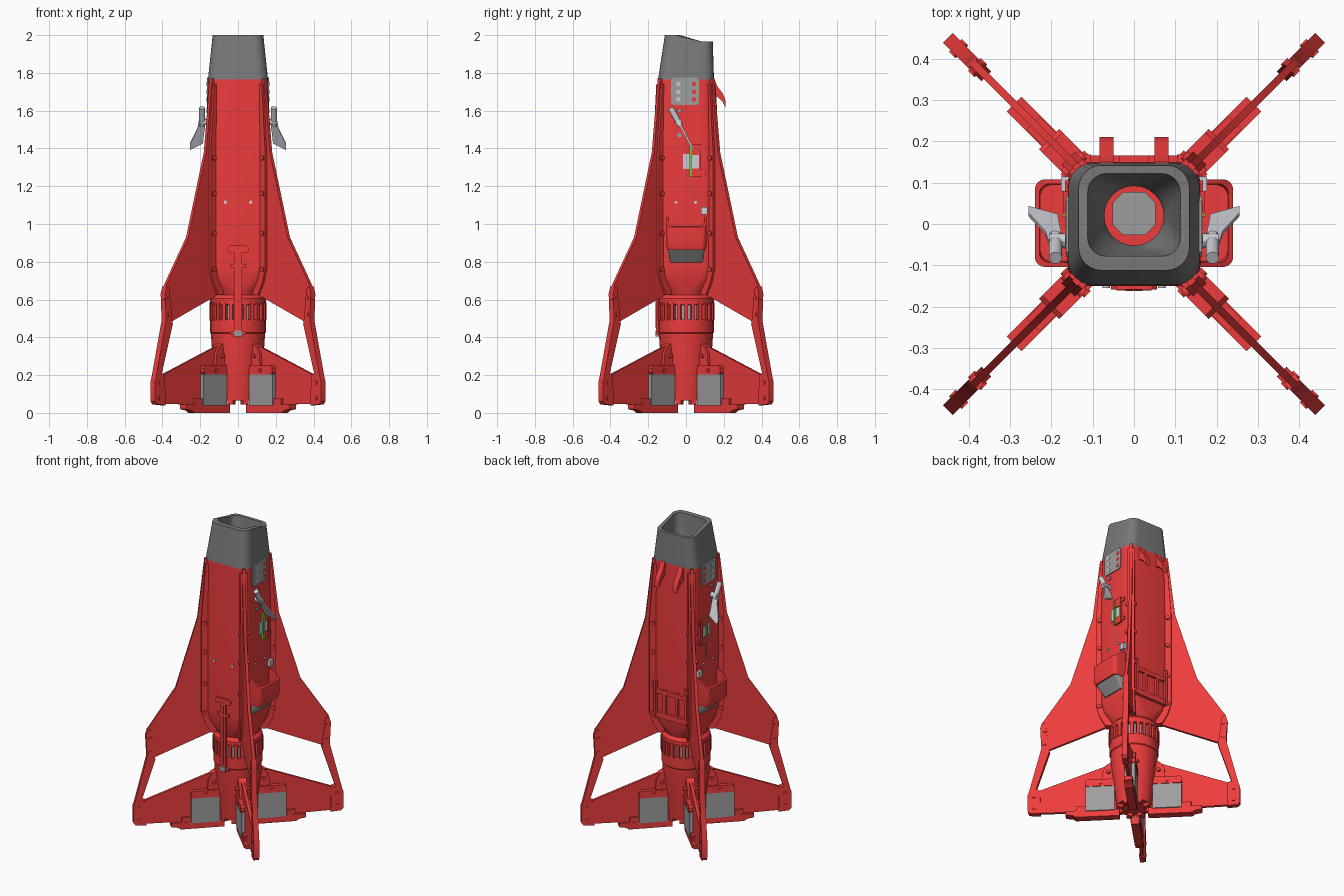
import bpy, bmesh, math
from mathutils import Vector, Matrix

if "Cube" in bpy.data.objects:
    bpy.data.objects.remove(bpy.data.objects["Cube"])


def material(name, rgb):
    m = bpy.data.materials.new(name)
    m.diffuse_color = (*rgb, 1)
    m.use_nodes = True
    m.node_tree.nodes["Principled BSDF"].inputs["Base Color"].default_value = m.diffuse_color
    return m


RED = material("red", (0.85, 0.045, 0.045))
DARK = material("dark_grey", (0.19, 0.19, 0.19))
MID = material("mid_grey", (0.34, 0.34, 0.34))
PALE = material("pale_grey", (0.6, 0.6, 0.66))
GREEN = material("green", (0.1, 0.8, 0.03))


def finish(name, bm, mat):
    bmesh.ops.remove_doubles(bm, verts=bm.verts, dist=1e-5)
    bmesh.ops.recalc_face_normals(bm, faces=bm.faces)
    me = bpy.data.meshes.new(name)
    bm.to_mesh(me)
    bm.free()
    ob = bpy.data.objects.new(name, me)
    bpy.context.collection.objects.link(ob)
    me.materials.append(mat)
    return ob


def ring(z, hx, hy, r, cx=0, cy=0, n=7):
    """Rounded rectangle at height z; z may be a function of (x, y)."""
    out = []
    for q, (sx, sy) in enumerate(((1, 1), (-1, 1), (-1, -1), (1, -1))):
        for i in range(n):
            a = math.pi / 2 * (q + i / (n - 1))
            x = cx + sx * (hx - r) + r * math.cos(a)
            y = cy + sy * (hy - r) + r * math.sin(a)
            out.append(Vector((x, y, z(x, y) if callable(z) else z)))
    return out


def loft(name, rings, mat, caps=(True, True), sx=1):
    bm = bmesh.new()
    rows = [[bm.verts.new((p.x * sx, p.y, p.z)) for p in r] for r in rings]
    n = len(rows[0])
    for a, b in zip(rows, rows[1:]):
        for i in range(n):
            bm.faces.new((a[i], a[(i + 1) % n], b[(i + 1) % n], b[i]))
    for flag, row in zip(caps, (rows[0], rows[-1])):
        if flag:
            bm.faces.new(row)
    return finish(name, bm, mat)


def frame(deg, offset=(0, 0, 0)):
    """Upright plane: u points outward at the angle, v is up."""
    c, s = math.cos(math.radians(deg)), math.sin(math.radians(deg))
    m = Matrix(((c, 0, s), (s, 0, -c), (0, 1, 0))).to_4x4()
    m.translation = offset
    return m


def prism(name, pts, t, mat, m):
    bm = bmesh.new()
    lo, hi = [[bm.verts.new(m @ Vector((u, v, w))) for u, v in pts] for w in (-t / 2, t / 2)]
    bm.faces.new(lo)
    bm.faces.new(hi)
    n = len(pts)
    for i in range(n):
        bm.faces.new((lo[i], lo[(i + 1) % n], hi[(i + 1) % n], hi[i]))
    return finish(name, bm, mat)


def rect(u0, u1, v0, v1, c=0.0):
    if not c:
        return [(u0, v0), (u1, v0), (u1, v1), (u0, v1)]
    return [(u0 + c, v0), (u1 - c, v0), (u1, v0 + c), (u1, v1 - c),
            (u1 - c, v1), (u0 + c, v1), (u0, v1 - c), (u0, v0 + c)]


def disc(u, v, r, n=14):
    return [(u + r * math.cos(2 * math.pi * i / n), v + r * math.sin(2 * math.pi * i / n)) for i in range(n)]


def rod(name, a, b, r, mat):
    a, b = Vector(a), Vector(b)
    bm = bmesh.new()
    m = Matrix.Translation((a + b) / 2) @ (b - a).to_track_quat('Z', 'Y').to_matrix().to_4x4()
    bmesh.ops.create_cone(bm, cap_ends=True, segments=16, radius1=r, radius2=r, depth=(b - a).length, matrix=m)
    return finish(name, bm, mat)


def circle(z, r):
    return ring(z, r, r, r)


# Main fuselage, square with rounded corners, narrowing to the round tail
loft("fuselage", [ring(1.77, .157, .146, .06), ring(1.38, .161, .15, .055), ring(.78, .158, .15, .055),
                  ring(.71, .149, .145, .07), ring(.65, .132, .132, .115), circle(.615, .122)],
     RED, (False, True))


# Hollow nose with stepped rim, funnel and bore
def rim(x, y):
    t = min(max((y + .03) / .08, 0), 1)
    return 2 - .035 * t * t * (3 - 2 * t)


loft("nose_cowl", [ring(1.765, .159, .148, .06), ring(rim, .134, .127, .055, 0, .015),
                   ring(rim, .112, .1, .045, 0, .022), ring(1.9, .105, .092, .05, 0, .022),
                   ring(1.77, .08, .08, .07, 0, .02), ring(1.74, .072, .072, .072, 0, .02),
                   ring(1.35, .072, .072, .072, 0, .02)], DARK, (False, False))
loft("bore_floor", [ring(1.34, .074, .074, .074, 0, .02), ring(1.36, .074, .074, .074, 0, .02)], RED)
loft("bore_plug", [ring(1.36, .052, .052, .025, 0, .025, 2), ring(1.4, .052, .052, .025, 0, .025, 2)], MID)

# Tail: toothed joint ring, motor tube and lugs
loft("joint_core", [circle(.48, .132), circle(.6, .132)], MID)
loft("joint_upper_band", [circle(.57, .14), circle(.575, .147), circle(.605, .147), circle(.625, .13)], RED)
loft("tail_tube", [circle(.065, .105), circle(.2, .12), circle(.36, .14), circle(.42, .143),
                   circle(.425, .147), circle(.495, .147)], RED)
for i in range(24):
    prism("joint_tooth", rect(.12, .151, .49, .585), .02, RED, frame(i * 15))
for i in range(8):
    prism("tail_lug", rect(.07, .106, .045, .08), .03, RED, frame(i * 45 + 22.5))

# Four diagonal fins
UPPER = [(.15, 1.77), (.203, 1.77), (.247, 1.38), (.38, .93), (.55, .67), (.562, .6), (.515, .48), (.16, .625)]
LOWER = [(.1, .36), (.16, .355), (.6, .19), (.625, .05), (.41, .045), (.37, .012), (.09, .012)]
STRUT = [(.53, .66), (.55, .67), (.562, .63), (.555, .49), (.63, .19), (.637, .17), (.637, .06),
         (.625, .045), (.56, .04), (.563, .2), (.587, .21), (.505, .47), (.51, .5)]
RAIL = [(.15, 1.74), (.2, 1.74), (.225, 1.38), (.225, .76), (.205, .69), (.17, .625), (.13, .625)]
for k in range(4):
    m = frame(45 + 90 * k)
    prism("fin_upper", UPPER, .018, RED, m)
    prism("fin_lower", LOWER, .018, RED, m)
    prism("fin_tip_strut", STRUT, .034, RED, m)
    prism("fin_root_rail", RAIL, .045, RED, m)
    prism("fin_root_fairing", [(.1, .24), (.19, .24), (.185, .31), (.165, .35), (.14, .365), (.1, .365)], .05, RED, m)
    prism("control_vane", rect(.115, .288, .038, .205), .062, MID, m)
    prism("vane_top_bracket", rect(.105, .29, .203, .25, .012), .07, RED, m)
    prism("vane_outer_bracket", rect(.285, .345, .045, .075), .045, RED, m)
    prism("vane_foot", [(.085, 0), (.35, 0), (.365, .012), (.41, .02), (.41, .045), (.085, .045)], .05, RED, m)
    for z in (1.35, 1.16, .95, .76):
        prism("rail_bolt", disc(.205, z, .013), .062, RED, m)
    for r, z in ((.6, .08), (.6, .16), (.535, .52), (.535, .61), (.15, .3), (.39, .03), (.2, .225)):
        prism("fin_bolt", disc(r, z, .011), .044 if r > .3 else .082, RED, m)


# Side fittings, same on left and right
def lip(x, y):
    return 1.045 - .06 * min(max((x - .165) / .07, 0), 1)


def pod(z, x, hy, r=.025):
    return ring(z, (x - .12) / 2, hy, r, (x + .12) / 2, .002)


for s in (-1, 1):
    # Open-topped scoop and its grey underside
    loft("side_scoop", [pod(.862, .232, .1), pod(.89, .24, .106), pod(lip, .24, .106), pod(lip, .229, .095),
                        pod(.9, .226, .092)], RED, (True, True), s)
    loft("scoop_underside", [pod(.795, .165, .085, .02), pod(.864, .225, .097, .02)], MID, (True, True), s)

    # Grey perforated plate
    side = frame(90, (s * .157, 0, 0))
    prism("perforated_plate", rect(-.08, .068, 1.63, 1.775, .012), .014, MID, side)
    for y in (-.04, .042):
        for z in (1.66, 1.7, 1.742):
            prism("plate_hole", disc(y, z, .012), .018, PALE if y < 0 else RED, side)
    for y, z in ((-.035, 1.6), (-.035, 1.47)):
        prism("side_bolt", disc(y, z, .012), .02, MID, side)
    for y in (-.052, .05):
        prism("side_pin", disc(y, 1.115, .008), .02, PALE, side)
    prism("side_lug", rect(.08, .115, 1.05, 1.09), .04, PALE, side)

    # Latch box
    prism("latch_top", rect(.02, .08, 1.365, 1.42), .03, RED, side)
    prism("latch_bottom", rect(.02, .08, 1.25, 1.295), .03, RED, side)
    prism("latch_side", rect(.07, .08, 1.29, 1.37), .03, RED, side)
    prism("latch_body", rect(-.015, .07, 1.29, 1.37), .018, PALE, side)
    prism("latch_spring", rect(.018, .028, 1.25, 1.42), .034, GREEN, side)
    prism("latch_slot", rect(.02, .025, 1.14, 1.25), .012, DARK, side)
    for z in (1.27, 1.4):
        prism("latch_pin", rect(.08, .105, z - .012, z + .012), .02, RED, side)

    # Slanted winglet on a pivot rod
    rod("winglet_rod", (s * .19, -.082, 1.615), (s * .19, -.03, 1.52), .016, PALE)
    rod("winglet_pivot", (s * .15, -.04, 1.54), (s * .205, -.04, 1.54), .017, PALE)
    slant = Matrix(((s, 0, 0), (0, -.48, .88), (0, .88, .48))).to_4x4()
    slant.translation = (0, -.035, 1.53)
    prism("winglet_blade", [(.17, .03), (.205, .03), (.215, -.03), (.255, -.12), (.255, -.155),
                            (.185, -.115), (.18, -.06)], .01, PALE, slant)

    # Back hooks
    prism("back_hook", [(.13, 1.77), (.15, 1.77), (.165, 1.73), (.195, 1.69), (.21, 1.655), (.208, 1.62),
                        (.192, 1.65), (.165, 1.675), (.13, 1.685)], .034, RED, frame(90, (s * .066, 0, 0)))

    # Back bracket uprights
    prism("bracket_end", rect(.14, .168, .74, .98), .016, RED, frame(90, (s * .112, 0, 0)))
    prism("bracket_upright", rect(.14, .166, .76, .93), .02, RED, frame(90, (s * .045, 0, 0)))
    prism("front_pin", disc(s * .067, 1.115, .009), .01, PALE, frame(0, (0, -.15, 0)))

# Back bracket cross bars
back = frame(0, (0, .153, 0))
prism("bracket_top_bar", rect(-.12, .12, .9, .925), .026, RED, back)
prism("bracket_bottom_bar", rect(-.12, .12, .74, .775), .026, RED, back)

# Front release rod with handle
front = frame(0, (0, -.152, 0))
prism("handle", rect(-.056, .056, .848, .885, .012), .014, RED, front)
prism("release_rod", rect(-.02, .02, .42, .86), .016, RED, front)
prism("rod_groove", rect(-.005, .005, .45, .84), .02, RED, front)
prism("rod_guide", rect(-.042, .042, .77, .787), .018, RED, front)
prism("rod_lower_guide", rect(-.042, .042, .415, .43), .016, RED, front)
prism("rod_tip", rect(-.02, .02, .405, .435), .02, MID, front)

# Smooth the curved surfaces, keep edges crisp
for ob in bpy.context.scene.objects:
    ob.select_set(True)
    bpy.context.view_layer.objects.active = ob
bpy.ops.object.shade_smooth_by_angle(angle=math.radians(30))
